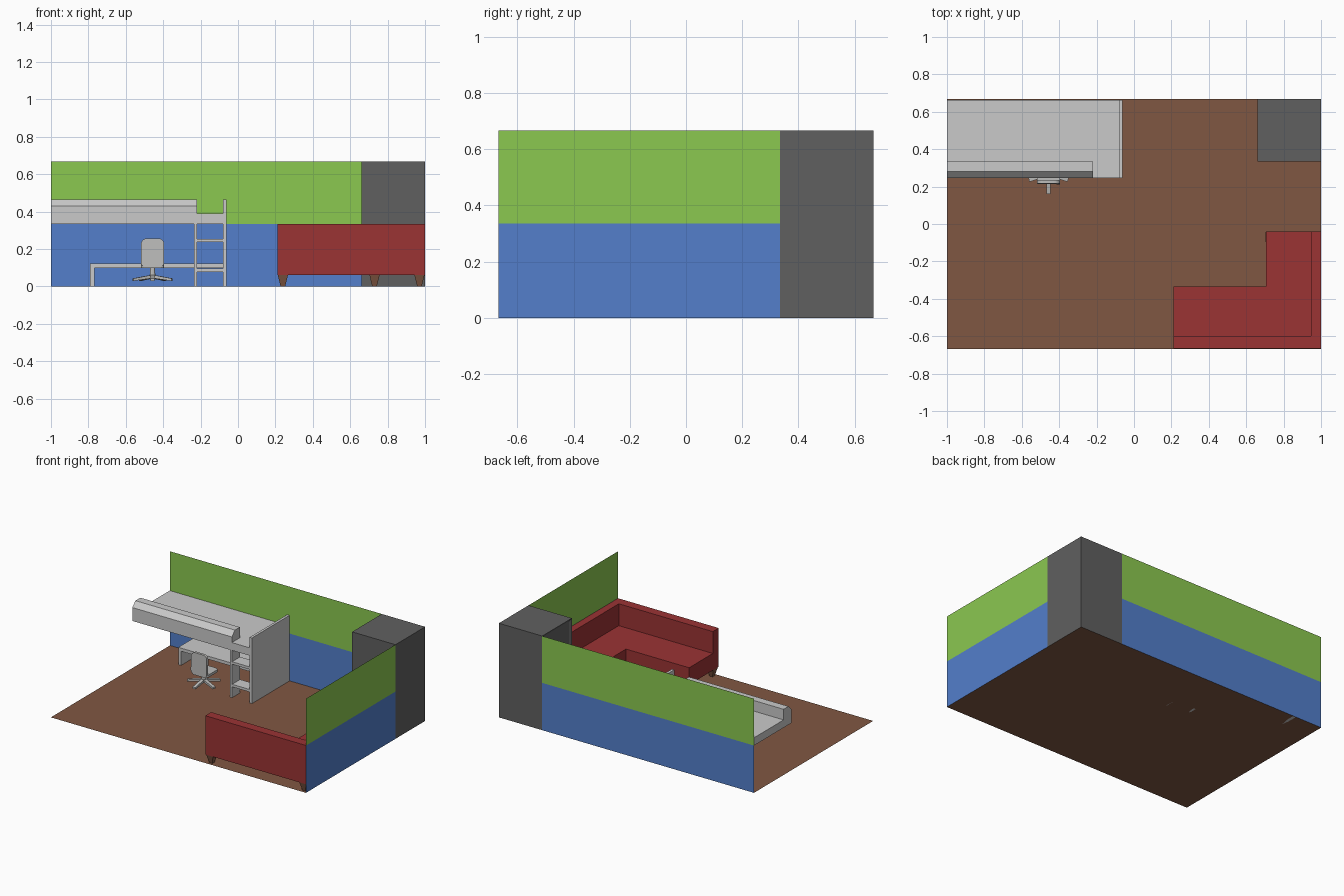
import bpy, bmesh, math
from mathutils import Matrix, Vector

cube = bpy.data.objects.get("Cube")
if cube:
    bpy.data.objects.remove(cube, do_unlink=True)


def material(name, rgb):
    lin = [((c / 255 + 0.055) / 1.055) ** 2.4 for c in rgb] + [1.0]
    m = bpy.data.materials.new(name)
    m.use_nodes = True
    m.diffuse_color = lin
    m.node_tree.nodes["Principled BSDF"].inputs["Base Color"].default_value = lin
    return m


BLUE = material("wall blue", (83, 127, 203))
GREEN = material("wall green", (139, 200, 80))
BROWN = material("floor brown", (128, 87, 66))
RED = material("sofa red", (155, 51, 52))
GREY = material("dark grey", (96, 96, 96))
PALE = material("pale grey", (202, 202, 202))
CHAIR = material("chair grey", (190, 190, 188))


def finish(name, bm, mat):
    bmesh.ops.recalc_face_normals(bm, faces=bm.faces)
    mesh = bpy.data.meshes.new(name)
    bm.to_mesh(mesh)
    bm.free()
    mesh.materials.append(mat)
    ob = bpy.data.objects.new(name, mesh)
    bpy.context.collection.objects.link(ob)
    return ob


def prism(name, profile, direction, mat):
    """Extrude a closed 3D outline along a direction; None leaves a flat sheet."""
    bm = bmesh.new()
    face = bm.faces.new([bm.verts.new(p) for p in profile])
    if direction:
        ext = bmesh.ops.extrude_face_region(bm, geom=[face], use_keep_orig=True)
        moved = [g for g in ext["geom"] if isinstance(g, bmesh.types.BMVert)]
        bmesh.ops.translate(bm, verts=moved, vec=direction)
    return finish(name, bm, mat)


def box(name, x, y, z, mat):
    outline = [(x[0], y[0], z[0]), (x[1], y[0], z[0]), (x[1], y[1], z[0]), (x[0], y[1], z[0])]
    return prism(name, outline, (0, 0, z[1] - z[0]), mat)


def cone(name, loc, r1, r2, depth, sides, mat, turn=0.0):
    bm = bmesh.new()
    place = Matrix.Translation(loc) @ Matrix.Rotation(turn, 4, "Z")
    bmesh.ops.create_cone(bm, cap_ends=True, segments=sides, radius1=r1, radius2=r2,
                          depth=depth, matrix=place)
    return finish(name, bm, mat)


# Room shell
D, H, MID = 0.667, 0.667, 0.335
prism("floor", [(-1, -D, 0), (1, -D, 0), (1, D, 0), (-1, D, 0)], None, BROWN)
for name, low, high, mat in (("lower", 0, MID, BLUE), ("upper", MID, H, GREEN)):
    prism("back_wall_" + name, [(-1, D, low), (0.66, D, low), (0.66, D, high), (-1, D, high)], None, mat)
    prism("side_wall_" + name, [(1, -D, low), (1, MID, low), (1, MID, high), (1, -D, high)], None, mat)

# Corner wardrobe with a recessed panel on its inner side
wardrobe = box("wardrobe", (0.66, 1), (MID, D), (0, H), GREY)
bm = bmesh.new()
bm.from_mesh(wardrobe.data)
inner = [f for f in bm.faces if f.normal.x < -0.9]
bmesh.ops.inset_region(bm, faces=inner, thickness=0.025, depth=0)
bmesh.ops.translate(bm, verts=inner[0].verts[:], vec=(0.01, 0, 0))
bm.to_mesh(wardrobe.data)
bm.free()

# Corner sofa: L-shaped seat, two backs and tapered legs
SX, SY, SEAT, BASE = 0.999, -0.666, 0.18, 0.06
plan = [(0.21, SY), (SX, SY), (SX, -0.04), (0.705, -0.04), (0.705, -0.335), (0.21, -0.335)]
prism("sofa_seat", [(x, y, BASE) for x, y in plan], (0, 0, SEAT - BASE), RED)
back_plan = [(0.21, SY), (SX, SY), (SX, -0.04), (0.947, -0.04), (0.947, -0.6), (0.21, -0.6)]
prism("sofa_back", [(x, y, SEAT) for x, y in back_plan], (0, 0, MID - SEAT), RED)
for x, y in ((0.24, -0.635), (0.97, -0.635), (0.24, -0.365), (0.73, -0.365), (0.73, -0.07), (0.97, -0.07)):
    cone("sofa_leg", (x, y, BASE / 2), 0.017, 0.038, BASE, 4, BROWN, math.pi / 4)

# Raised bed: platform, bevelled guard rail, end board
FRONT, TOP = 0.245, 0.465
box("bed_platform", (-1, -0.08), (FRONT, 0.664), (MID, 0.39), PALE)
rail = [(FRONT, MID), (FRONT, 0.43), (0.28, TOP), (0.335, TOP), (0.335, MID)]
prism("bed_rail", [(-1, y, z) for y, z in rail], (0.78, 0, 0), PALE)
box("bed_end_board", (-0.08, -0.062), (FRONT, 0.664), (0, TOP), PALE)

# Ladder between the end board and a narrow post
box("ladder_post", (-0.235, -0.218), (FRONT, 0.335), (0, MID), PALE)
for z in (0.077, 0.237):
    box("ladder_step", (-0.22, -0.08), (FRONT, 0.335), (z, z + 0.018), PALE)

# Desk under the bed
box("desk_top", (-0.79, -0.08), (0.46, 0.664), (0.1, 0.122), PALE)
box("desk_leg", (-0.79, -0.768), (0.46, 0.664), (0, 0.1), PALE)

# Swivel chair: rounded back and seat, column, five-armed foot
CX, CY = -0.457, 0.27


def rounded(half, low, high, radius):
    pts = []
    for cx, cz, start in ((half, high, 0), (-half, high, 90), (-half, low, 180), (half, low, 270)):
        centre = Vector((math.copysign(half - radius, cx), cz + (radius if cz == low else -radius)))
        for step in range(5):
            a = math.radians(start + step * 22.5)
            pts.append(centre + radius * Vector((math.cos(a), math.sin(a))))
    return pts


back = rounded(0.062, 0.1, 0.257, 0.03)
prism("chair_back", [(CX + x, 0.207 + 0.12 * abs(z - 0.17), z) for x, z in back], (0, 0.018, 0), CHAIR)
seat = rounded(0.062, 0.215, 0.35, 0.025)
prism("chair_seat", [(CX + x, y, 0.1) for x, y in seat], (0, 0, 0.018), CHAIR)
cone("chair_column", (CX, CY, 0.07), 0.016, 0.013, 0.065, 12, CHAIR)
for i in range(5):
    turn = Matrix.Translation((CX, CY, 0)) @ Matrix.Rotation(math.radians(-90 + 72 * i), 4, "Z")
    side = [(0, 0.045), (0, 0.063), (0.11, 0.043), (0.11, 0.03)]
    arm = prism("chair_foot_arm", [(r, -0.011, z) for r, z in side], (0, 0.022, 0), CHAIR)
    arm.data.transform(turn)
